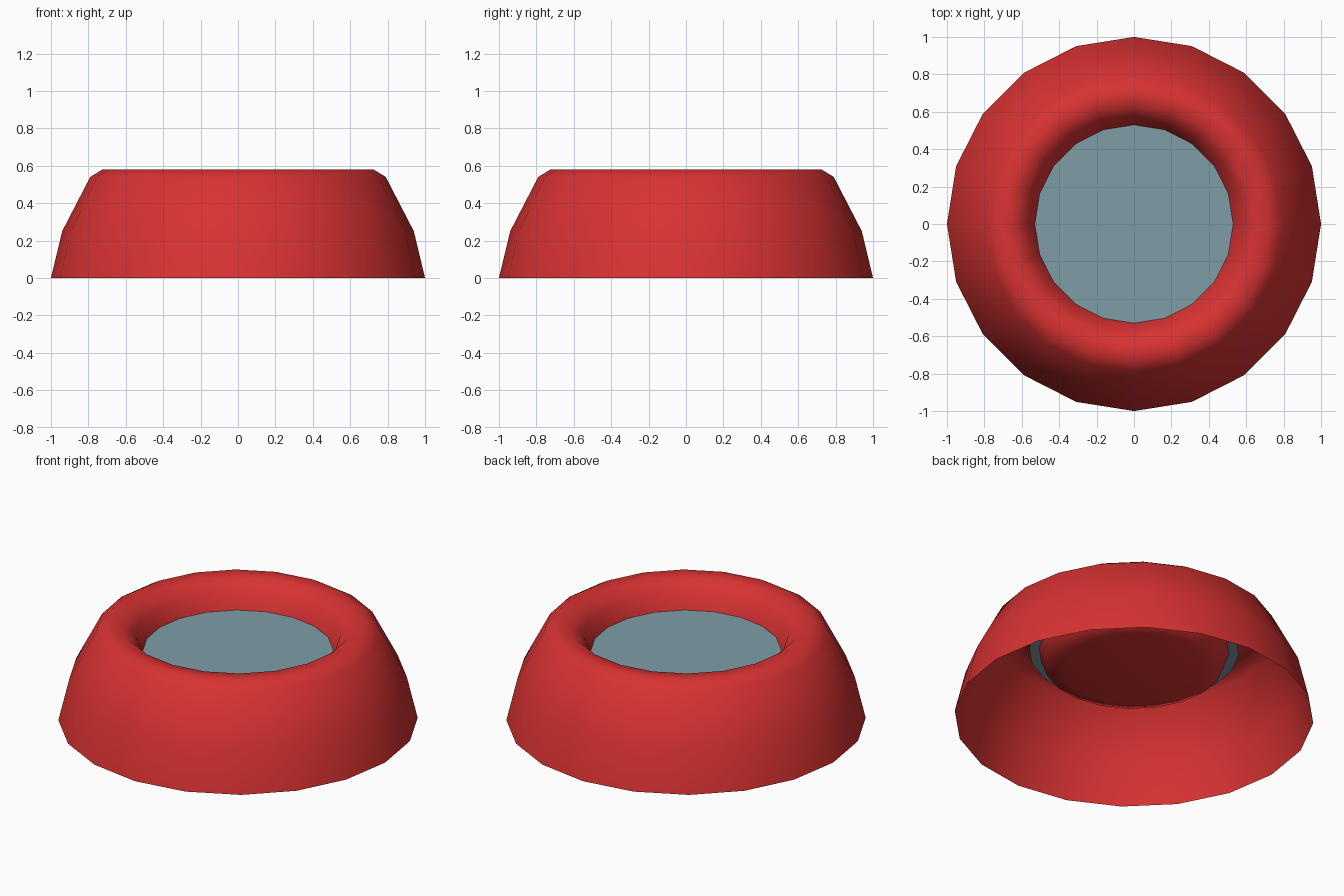
import bpy, bmesh, math

if "Cube" in bpy.data.objects:
    bpy.data.objects.remove(bpy.data.objects["Cube"])

SIDES = 20


def material(name, colour):
    m = bpy.data.materials.new(name)
    m.diffuse_color = (*colour, 1.0)
    m.use_nodes = True
    m.node_tree.nodes["Principled BSDF"].inputs["Base Color"].default_value = m.diffuse_color
    return m


def ring(bm, r, z):
    return [bm.verts.new((r * math.cos(2 * math.pi * i / SIDES),
                          r * math.sin(2 * math.pi * i / SIDES), z))
            for i in range(SIDES)]


def finish(bm, name, mat, smooth):
    me = bpy.data.meshes.new(name)
    for f in bm.faces:
        f.smooth = smooth
    bm.to_mesh(me)
    bm.free()
    me.materials.append(mat)
    ob = bpy.data.objects.new(name, me)
    bpy.context.collection.objects.link(ob)
    return ob


red = material("red plastic", (0.69, 0.032, 0.032))
water_blue = material("grey blue water", (0.21, 0.34, 0.39))

# Bowl: thin shell, open underneath, from foot over the rim down to the floor
profile = [(1.0, 0.0), (0.94, 0.25), (0.79, 0.54), (0.725, 0.58),
           (0.635, 0.575), (0.57, 0.51), (0.53, 0.422), (0.5, 0.34),
           (0.4, 0.31)]
bm = bmesh.new()
rings = [ring(bm, r, z) for r, z in profile]
for a, b in zip(rings, rings[1:]):
    for i in range(SIDES):
        j = (i + 1) % SIDES
        bm.faces.new((a[i], a[j], b[j], b[i]))
bm.faces.new(rings[-1])
finish(bm, "bowl", red, True)

# Water: flat disc whose edge passes through the inner wall
bm = bmesh.new()
bm.faces.new(ring(bm, 0.585, 0.422))
finish(bm, "water", water_blue, False)
